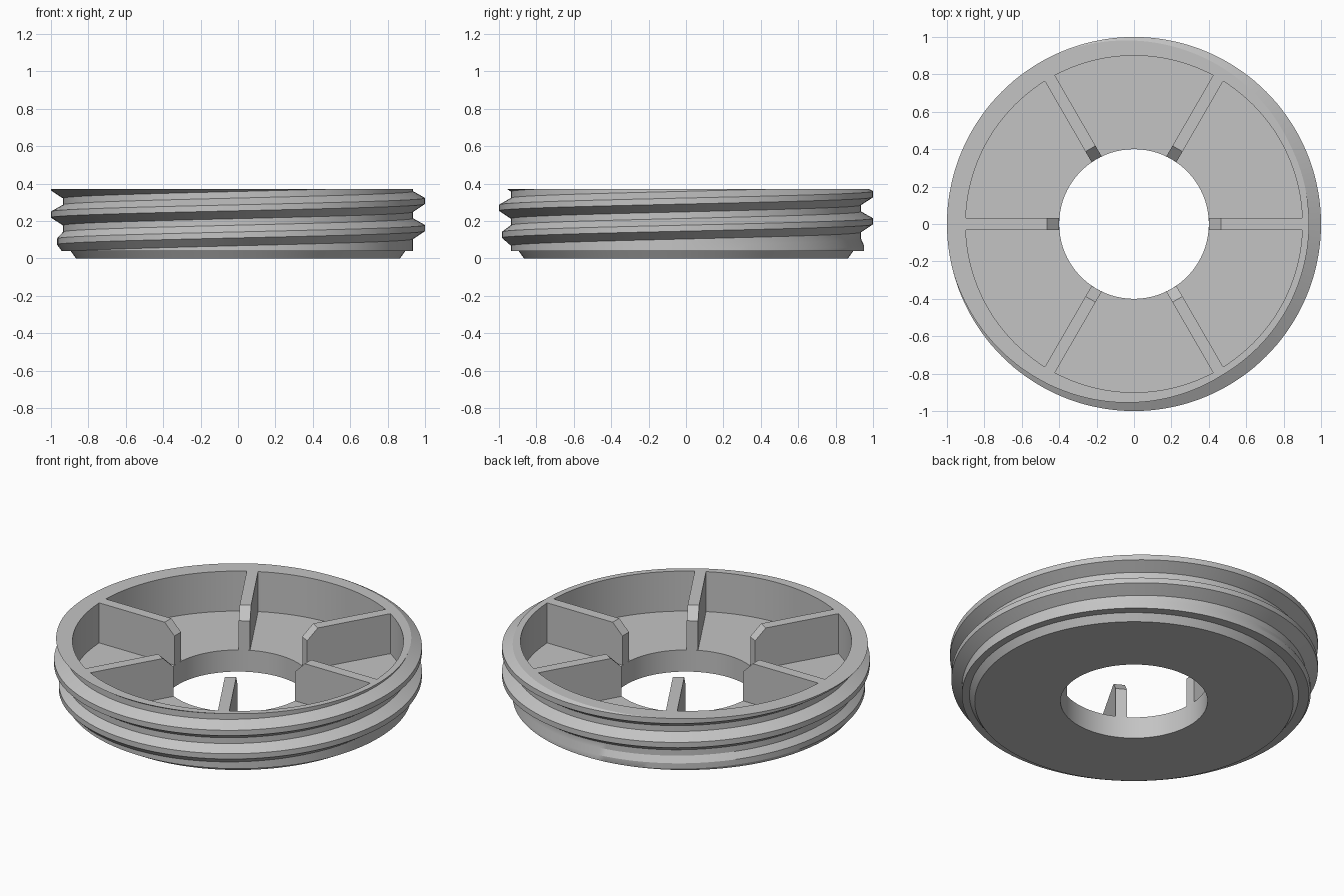
import bpy, bmesh
from math import cos, sin, tau, radians

default = bpy.data.objects.get("Cube")
if default:
    bpy.data.objects.remove(default, do_unlink=True)

HOLE, INNER, CORE, CREST = 0.40, 0.90, 0.936, 1.0
STEP, FLOOR, TOP = 0.04, 0.13, 0.37
PITCH, START, SEGMENTS = 0.145, 0.017, 144

grey = bpy.data.materials.new("plain grey")
grey.use_nodes = True
grey.diffuse_color = (0.55, 0.55, 0.55, 1)
grey.node_tree.nodes["Principled BSDF"].inputs["Base Color"].default_value = grey.diffuse_color


def make_object(name, bm):
    bmesh.ops.recalc_face_normals(bm, faces=bm.faces)
    mesh = bpy.data.meshes.new(name)
    bm.to_mesh(mesh)
    bm.free()
    mesh.materials.append(grey)
    obj = bpy.data.objects.new(name, mesh)
    bpy.context.collection.objects.link(obj)
    return obj


def radius_at(points, z):
    """Radius of the thread outline where it is cut at height z."""
    for (r0, z0), (r1, z1) in zip(points, points[1:]):
        if z0 <= z <= z1:
            return r0 + (r1 - r0) * (z - z0) / (z1 - z0)
    return CORE


def thread_outline(turn):
    """Thread cross-section at one angle, trimmed between the step and the rim."""
    points = []
    for k in range(-1, 4):
        s = k + turn
        z = START + PITCH * s
        crest = CORE + (CREST - CORE) * min(max(s, 0), 1)
        points += [(CORE, z - 0.058), (crest, z - 0.016),
                   (crest, z + 0.016), (CORE, z + 0.052)]
    trimmed = []
    for r, z in points:
        cut = min(max(z, STEP), TOP)
        trimmed.append((r if cut == z else radius_at(points, cut), cut))
    return trimmed


# Threaded ring: one closed section swept around the axis
bm = bmesh.new()
columns = []
for i in range(SEGMENTS + 1):
    turn = i / SEGMENTS
    section = [(HOLE, 0), (0.866, 0), (0.895, STEP), (CORE, STEP)]
    section += thread_outline(turn)
    section += [(INNER, TOP), (INNER, FLOOR), (HOLE, FLOOR)]
    c, s = cos(tau * turn), sin(tau * turn)
    columns.append([bm.verts.new((r * c, r * s, z)) for r, z in section])
for a, b in zip(columns, columns[1:]):
    for j in range(len(a)):
        n = (j + 1) % len(a)
        bm.faces.new((a[j], b[j], b[n], a[n]))
bmesh.ops.remove_doubles(bm, verts=bm.verts, dist=0.0002)
bmesh.ops.dissolve_degenerate(bm, edges=bm.edges, dist=0.0002)
ring = make_object("threaded_ring", bm)
bpy.ops.object.select_all(action="DESELECT")
ring.select_set(True)
bpy.context.view_layer.objects.active = ring
bpy.ops.object.shade_smooth_by_angle(angle=radians(25))

# Six radial ribs with a chamfered inner end
profile = [(HOLE, FLOOR), (INNER, FLOOR), (INNER, TOP), (0.465, TOP), (HOLE, 0.305)]
for i in range(6):
    bm = bmesh.new()
    face = bm.faces.new([bm.verts.new((x, -0.031, z)) for x, z in profile])
    side = bmesh.ops.extrude_face_region(bm, geom=[face])["geom"]
    moved = [v for v in side if isinstance(v, bmesh.types.BMVert)]
    bmesh.ops.translate(bm, verts=moved, vec=(0, 0.062, 0))
    rib = make_object(f"rib_{i + 1}", bm)
    rib.rotation_euler.z = tau * i / 6
